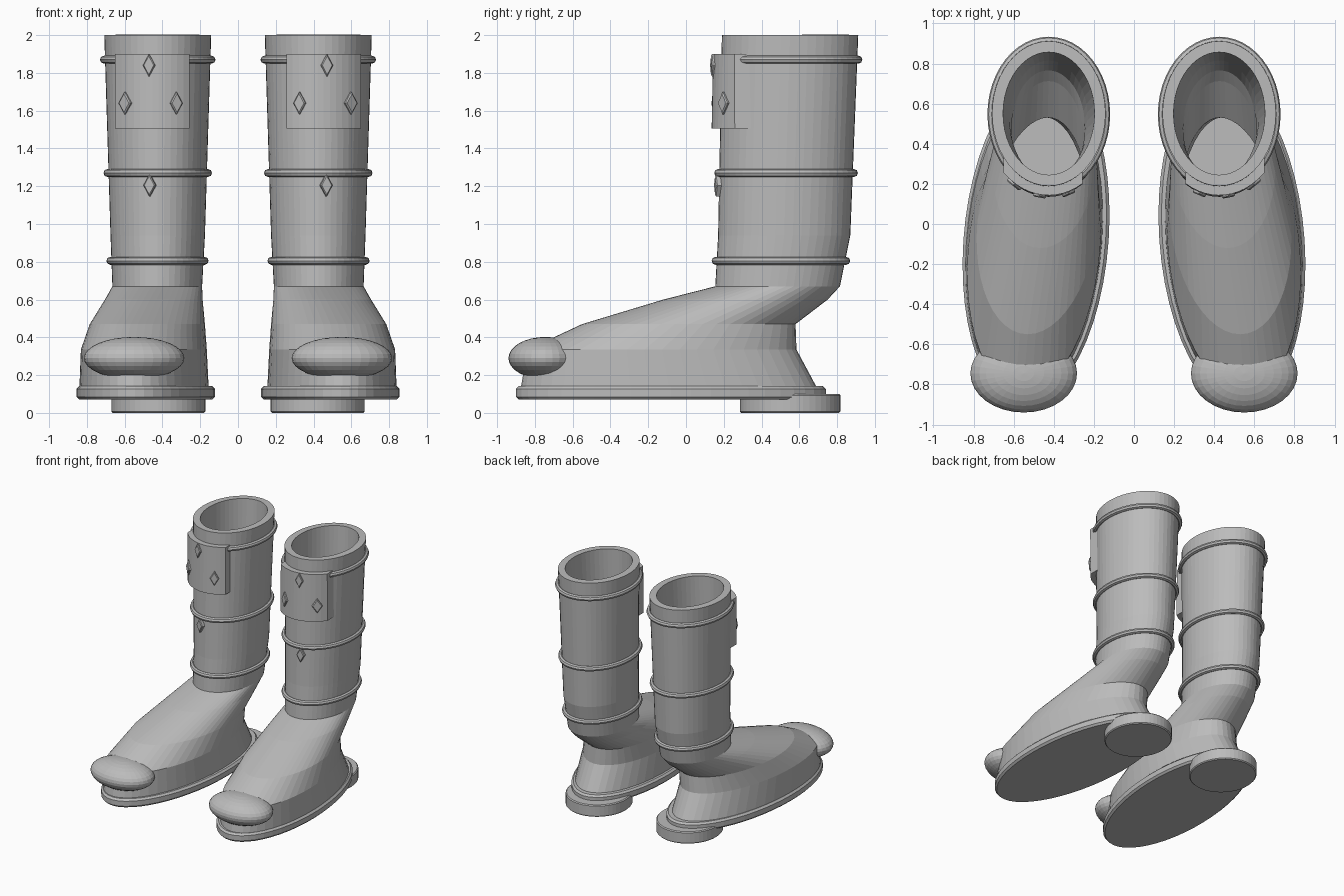
import bpy, bmesh, math
from mathutils import Matrix, Vector

if "Cube" in bpy.data.objects:
    bpy.data.objects.remove(bpy.data.objects["Cube"])

leather = bpy.data.materials.new("grey leather")
leather.use_nodes = True
GREY = (0.5, 0.5, 0.5, 1)
leather.diffuse_color = GREY
leather.node_tree.nodes["Principled BSDF"].inputs["Base Color"].default_value = GREY

SEG = 48
# Shaft at its top and bottom: z, x min, x max, y min, y max
SHAFT_LOW = (0.67, 0.19, 0.665, 0.155, 0.815)
SHAFT_MID = (0.94, 0.175, 0.675, 0.17, 0.87)
SHAFT_TOP = (2.0, 0.142, 0.708, 0.19, 0.912)


def finish(name, bm):
    """Store the mesh and mirror it to make the pair."""
    bmesh.ops.recalc_face_normals(bm, faces=bm.faces)
    mesh = bpy.data.meshes.new(name)
    bm.to_mesh(mesh)
    bm.free()
    mesh.materials.append(leather)
    obj = bpy.data.objects.new(name, mesh)
    bpy.context.collection.objects.link(obj)
    return obj


def mirror(obj):
    mod = obj.modifiers.new("pair", 'MIRROR')
    mod.use_axis[0] = True
    return obj


def oval(bm, z, x0, x1, y0, y1, skew=0.0):
    """Oval ring filling the given bounds; skew turns the toe outward."""
    cx, cy, hy = (x0 + x1) / 2, (y0 + y1) / 2, (y1 - y0) / 2
    rx = math.sqrt(((x1 - x0) / 2) ** 2 - skew ** 2)
    ring = []
    for i in range(SEG):
        c, s = math.cos(math.tau * i / SEG), math.sin(math.tau * i / SEG)
        ring.append(bm.verts.new((cx + rx * c - skew * s, cy + hy * s, z)))
    return ring


def loft(name, rows, cap_top=True):
    bm = bmesh.new()
    rings = [oval(bm, *row) for row in rows]
    for a, b in zip(rings, rings[1:]):
        for i in range(SEG):
            j = (i + 1) % SEG
            bm.faces.new((a[i], a[j], b[j], b[i]))
    bm.faces.new(rings[0][::-1])
    if cap_top:
        bm.faces.new(rings[-1])
    return finish(name, bm)


def shaft_at(z):
    """Centre and radii of the shaft at a height."""
    a, b = (SHAFT_LOW, SHAFT_MID) if z < SHAFT_MID[0] else (SHAFT_MID, SHAFT_TOP)
    t = (z - a[0]) / (b[0] - a[0])
    x0, x1, y0, y1 = (p + (q - p) * t for p, q in zip(a[1:], b[1:]))
    return (x0 + x1) / 2, (y0 + y1) / 2, (x1 - x0) / 2, (y1 - y0) / 2


def front_point(x, z, lift):
    """Point in front of the shaft and its outward normal."""
    cx, cy, rx, ry = shaft_at(z)
    u = (x - cx) / (rx + lift)
    v = math.sqrt(1 - u * u)
    normal = Vector((u / (rx + lift), -v / (ry + lift), 0)).normalized()
    return Vector((x, cy - (ry + lift) * v, z)), normal


# Hollow boot upper: foot and shaft in one skin
upper = loft("boot_upper", [
    (0.13, 0.155, 0.84, -0.875, 0.695, 0.055),
    (0.335, 0.165, 0.832, -0.84, 0.585, 0.055),
    (0.47, 0.175, 0.785, -0.55, 0.58, 0.05),
    (0.6, 0.187, 0.705, -0.12, 0.75, 0.02),
    SHAFT_LOW, SHAFT_MID, SHAFT_TOP], cap_top=False)
wall = upper.modifiers.new("wall", 'SOLIDIFY')
wall.thickness = 0.055
wall.offset = -1
mirror(upper)

# Sole with rounded rim, and heel block
EDGE = 0.015
outline = (0.122, 0.855, -0.9, 0.74)


def slab(name, z0, z1, bounds, skew, edge):
    x0, x1, y0, y1 = bounds
    inner = (x0 + edge, x1 - edge, y0 + edge, y1 - edge, skew)
    outer = (x0, x1, y0, y1, skew)
    mirror(loft(name, [(z0, *inner), (z0 + edge, *outer),
                       (z1 - edge, *outer), (z1, *inner)]))


slab("sole", 0.07, 0.142, outline, 0.056, EDGE)
slab("heel", 0.0, 0.1, (0.172, 0.67, 0.285, 0.818), 0.0, EDGE / 2)

# Toe cap
bm = bmesh.new()
bmesh.ops.create_uvsphere(
    bm, u_segments=32, v_segments=16, radius=1,
    matrix=Matrix.Translation((0.55, -0.745, 0.29)) @ Matrix.Diagonal((0.266, 0.195, 0.112, 1)))
mirror(finish("toe_cap", bm))

# Cords around the shaft
for name, z in (("lower_cord", 0.805), ("middle_cord", 1.27), ("upper_cord", 1.87)):
    cx, cy, rx, ry = shaft_at(z)
    bm = bmesh.new()
    sides, r = 8, 0.021
    rings = []
    for k in range(sides + 1):
        a = math.tau * k / sides
        out = 0.006 + r * math.cos(a)
        rings.append(oval(bm, z + r * math.sin(a), cx - rx - out, cx + rx + out,
                          cy - ry - out, cy + ry + out))
    for a, b in zip(rings, rings[1:]):
        for i in range(SEG):
            j = (i + 1) % SEG
            bm.faces.new((a[i], a[j], b[j], b[i]))
    bmesh.ops.remove_doubles(bm, verts=bm.verts, dist=1e-5)
    mirror(finish(name, bm))

# Curved patch on the shin
LIFT = 0.045
bm = bmesh.new()
cols = 12
grid = []
for lift in (-0.01, LIFT):
    grid.append([[bm.verts.new(front_point(0.256 + 0.394 * i / cols, z, lift)[0])
                  for z in (1.505, 1.9)] for i in range(cols + 1)])
back, front = grid
for i in range(cols):
    (a, b), (c, d) = front[i], front[i + 1]
    (e, f), (g, h) = back[i], back[i + 1]
    for quad in ((a, c, d, b), (g, e, f, h), (a, e, g, c), (b, d, h, f)):
        bm.faces.new(quad)
for i in (0, cols):
    bm.faces.new((front[i][0], front[i][1], back[i][1], back[i][0]))
mirror(finish("shin_patch", bm))

# Diamond studs, each turned to face outward
studs = (("top_stud", 0.47, 1.84, LIFT), ("inner_stud", 0.328, 1.64, LIFT),
         ("outer_stud", 0.595, 1.64, LIFT), ("lower_stud", 0.467, 1.205, 0.012))
for name, x, z, lift in studs:
    point, normal = front_point(x, z, lift)
    side = Vector((-normal.y, normal.x, 0))
    half = 0.032 / abs(side.x)
    bm = bmesh.new()
    layers = []
    for depth, scale in ((-0.02, 1), (0.008, 1), (0.014, 0.82)):
        layers.append([bm.verts.new(point + normal * depth + side * half * scale * s
                                    + Vector((0, 0, 0.06 * scale * t)))
                       for s, t in ((1, 0), (0, 1), (-1, 0), (0, -1))])
    for a, b in zip(layers, layers[1:]):
        for i in range(4):
            j = (i + 1) % 4
            bm.faces.new((a[i], a[j], b[j], b[i]))
    bm.faces.new(layers[0])
    bm.faces.new(layers[-1])
    mirror(finish(name, bm))
